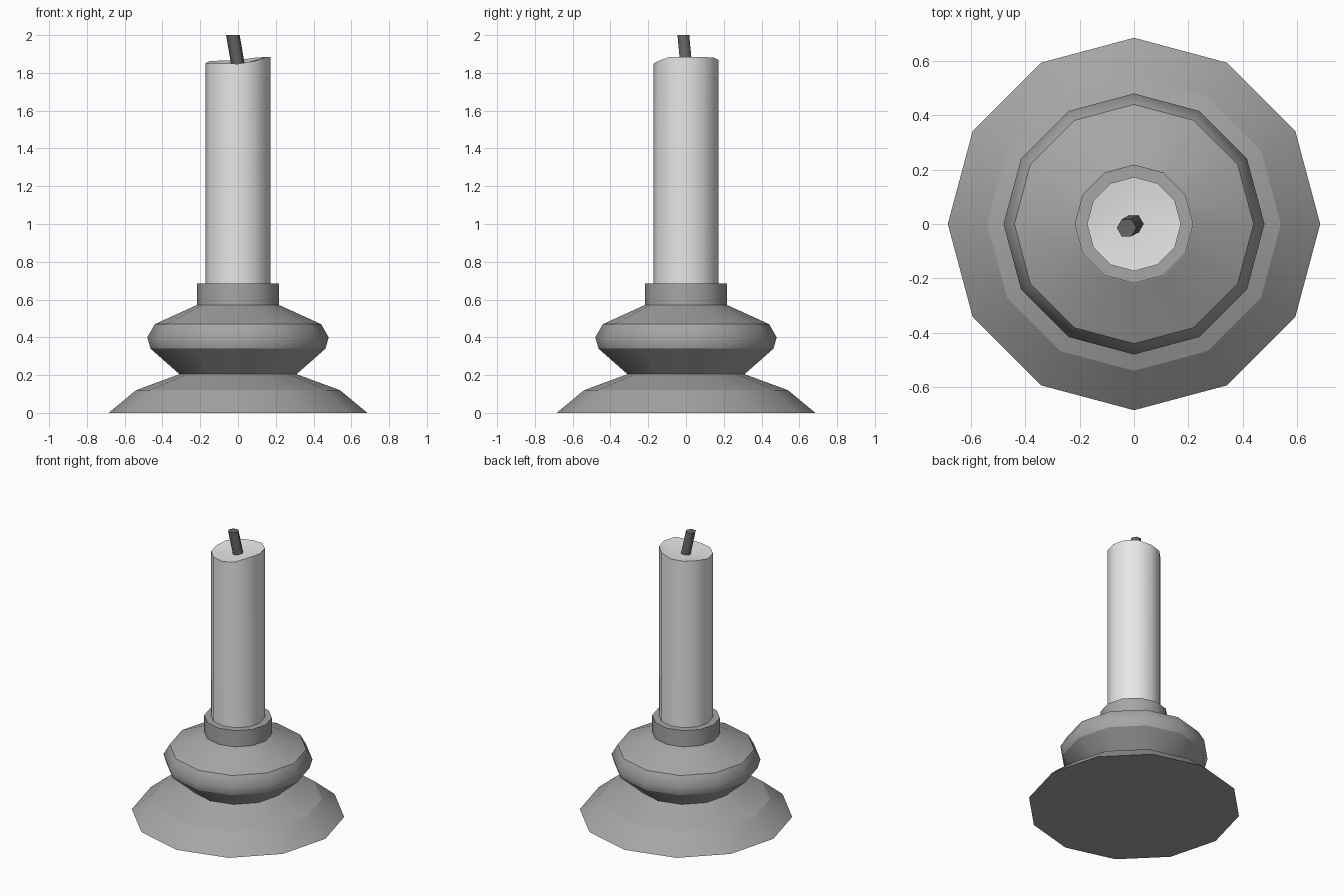
import bpy, bmesh
from math import cos, sin, pi
from mathutils import Vector

cube = bpy.data.objects.get("Cube")
if cube:
    bpy.data.objects.remove(cube, do_unlink=True)

SIDES = 12


def make_material(name, value):
    mat = bpy.data.materials.new(name)
    mat.use_nodes = True
    colour = (value, value, value, 1)
    mat.diffuse_color = colour
    shader = next(n for n in mat.node_tree.nodes if n.type == 'BSDF_PRINCIPLED')
    shader.inputs["Base Color"].default_value = colour
    return mat


def make_object(name, bm, mat):
    bmesh.ops.recalc_face_normals(bm, faces=bm.faces)
    mesh = bpy.data.meshes.new(name)
    bm.to_mesh(mesh)
    bm.free()
    mesh.materials.append(mat)
    obj = bpy.data.objects.new(name, mesh)
    bpy.context.collection.objects.link(obj)
    return obj


def add_ring(bm, radius, heights, centre=Vector()):
    """Ring of vertices, one per height, starting on the +x axis."""
    n = len(heights)
    return [bm.verts.new(centre + Vector((radius * cos(2 * pi * i / n),
                                          radius * sin(2 * pi * i / n), z)))
            for i, z in enumerate(heights)]


def bridge(bm, low, high):
    n = len(low)
    for i in range(n):
        j = (i + 1) % n
        bm.faces.new((low[i], low[j], high[j], high[i])).smooth = True


def mark_sharp(bm, ring):
    for i, vert in enumerate(ring):
        bm.edges.get((vert, ring[i - 1])).smooth = False


def lathe(name, profile, mat):
    """Turned solid; each profile entry is radius, height, sharp."""
    bm = bmesh.new()
    rings = [add_ring(bm, r, [z] * SIDES) for r, z, _ in profile]
    for low, high in zip(rings, rings[1:]):
        bridge(bm, low, high)
    bm.faces.new(rings[0])
    bm.faces.new(rings[-1])
    for ring, (_, _, sharp) in zip(rings, profile):
        if sharp:
            mark_sharp(bm, ring)
    return make_object(name, bm, mat)


metal = make_material("grey_metal", 0.38)
wax = make_material("pale_wax", 0.8)
char = make_material("dark_wick", 0.13)

# Foot, bulge and collar of the holder
lathe("holder_foot", [(0.685, 0, True), (0.54, 0.12, True), (0.31, 0.205, True)], metal)
lathe("holder_bulge", [(0.31, 0.205, True), (0.463, 0.34, True), (0.48, 0.4, False),
                       (0.44, 0.47, True), (0.22, 0.57, True)], metal)
lathe("holder_collar", [(0.218, 0.57, True), (0.218, 0.685, True)], metal)

# Candle with an uneven rim melted down towards the wick
rim_heights = [1.885, 1.885, 1.88, 1.868, 1.865, 1.863,
               1.85, 1.85, 1.85, 1.848, 1.862, 1.885]
bm = bmesh.new()
foot = add_ring(bm, 0.173, [0.68] * SIDES)
rim = add_ring(bm, 0.173, rim_heights)
bridge(bm, foot, rim)
bm.faces.new(foot)
middle = bm.verts.new((0, 0, 1.84))
for i in range(SIDES):
    bm.faces.new((rim[i - 1], rim[i], middle)).smooth = True
mark_sharp(bm, foot)
mark_sharp(bm, rim)
make_object("candle", bm, wax)

# Leaning six-sided wick
bm = bmesh.new()
wick_low = add_ring(bm, 0.036, [1.83] * 6, Vector((0.002, 0.002, 0)))
wick_high = add_ring(bm, 0.036, [2.0] * 6, Vector((-0.027, -0.014, 0)))
bridge(bm, wick_low, wick_high)
for ring in (wick_low, wick_high):
    bm.faces.new(ring)
    mark_sharp(bm, ring)
make_object("wick", bm, char)
